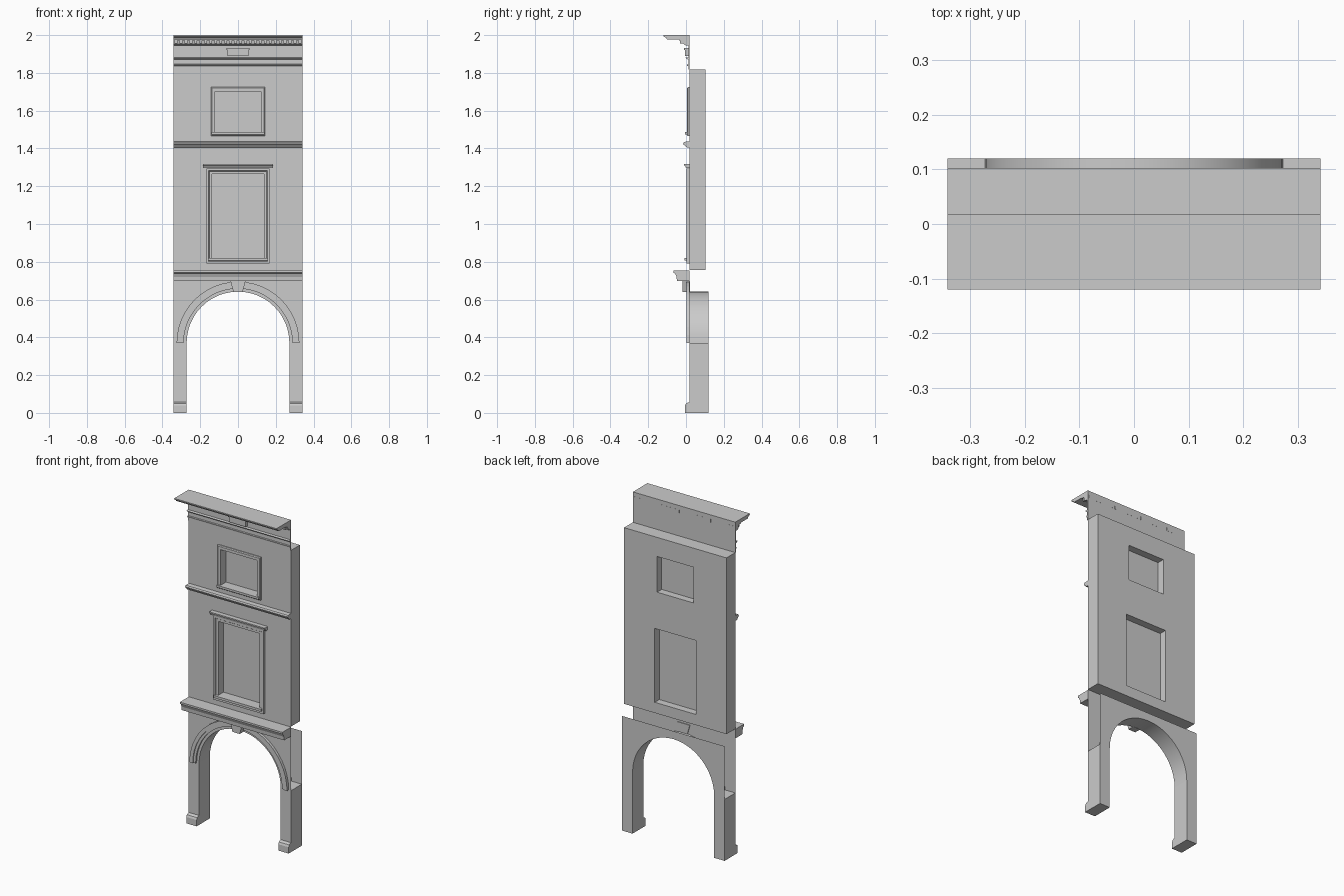
import bpy, bmesh, math

if "Cube" in bpy.data.objects:
    bpy.data.objects.remove(bpy.data.objects["Cube"])

W, R, SPRING = 0.341, 0.272, 0.37      # half width, arch radius, arch springing
FACE, BACK = 0.018, 0.102              # facade plane, back of upper wall


def mesh(name, verts, faces, fix=True):
    me = bpy.data.meshes.new(name)
    me.from_pydata(verts, [], faces)
    bm = bmesh.new()
    bm.from_mesh(me)
    bmesh.ops.remove_doubles(bm, verts=bm.verts, dist=1e-5)
    if fix:
        bmesh.ops.recalc_face_normals(bm, faces=bm.faces)
    bm.to_mesh(me)
    bm.free()
    ob = bpy.data.objects.new(name, me)
    bpy.context.collection.objects.link(ob)
    return ob


def prism_x(name, prof, x0=-W, x1=W):
    """Extrude a (y, z) profile along x."""
    n = len(prof)
    v = [(x, y, z) for x in (x0, x1) for y, z in prof]
    f = [(i, (i + 1) % n, n + (i + 1) % n, n + i) for i in range(n)]
    return mesh(name, v, f + [tuple(range(n)), tuple(range(n, 2 * n))])


def box(name, x0, x1, y0, y1, z0, z1):
    return prism_x(name, [(y0, z0), (y1, z0), (y1, z1), (y0, z1)], x0, x1)


def sweep(name, rings, closed):
    """Skin matching rings of points."""
    m, n = len(rings), len(rings[0])
    v = [p for r in rings for p in r]
    f = [(i * n + j, i * n + (j + 1) % n, ((i + 1) % m) * n + (j + 1) % n, ((i + 1) % m) * n + j)
         for i in range(m if closed else m - 1) for j in range(n)]
    if not closed:
        f += [tuple(range(n)), tuple(range((m - 1) * n, m * n))]
    return mesh(name, v, f)


def window_frame(name, hx, z0, z1, prof):
    """Mitred frame round an opening; profile is (outward offset, y)."""
    corners = [(-1, z0, -1), (1, z0, -1), (1, z1, 1), (-1, z1, 1)]
    return sweep(name, [[(sx * (hx + o), y, z + sz * o) for o, y in prof]
                        for sx, z, sz in corners], True)


N = 24
arch = [(-R * math.cos(math.pi * i / N), SPRING + R * math.sin(math.pi * i / N)) for i in range(N + 1)]


def spandrel(name, y, top, front):
    """Thin sheet with the arch cut out of it."""
    v, f = [], []
    strips = [((-W, SPRING), (-R, SPRING))] + list(zip(arch, arch[1:])) + [((R, SPRING), (W, SPRING))]
    for (xa, za), (xb, zb) in strips:
        k = len(v)
        v += [(xa, y, za), (xb, y, zb), (xb, y, top), (xa, y, top)]
        f.append((k, k + 1, k + 2, k + 3) if front else (k + 3, k + 2, k + 1, k))
    return mesh(name, v, f, False)


# Ground floor: arch sheets, arch underside, piers and plinths
spandrel("arch_front", FACE, 0.756, True)
spandrel("arch_back", 0.12, 0.69, False)
under = mesh("arch_underside", [(x, y, z) for x, z in arch for y in (FACE, 0.12)],
             [(2 * i, 2 * i + 1, 2 * i + 3, 2 * i + 2) for i in range(N)], False)
under.data.shade_smooth()
for side, a, b in (("left", -W, -R), ("right", R, W)):
    box(side + "_pier", a, b, FACE, 0.12, 0, SPRING)
    prism_x(side + "_plinth", [(FACE, 0), (-0.005, 0), (-0.005, 0.038), (0, 0.05),
                               (0.01, 0.055), (FACE, 0.057)], a, b)

# Moulded arch trim and keystone
trim = [(0.288, FACE), (0.288, 0.008), (0.303, 0.008), (0.303, 0.002), (0.325, 0.002), (0.325, FACE)]
sweep("arch_trim", [[(-r * math.cos(math.pi * i / N), y, SPRING + r * math.sin(math.pi * i / N))
                     for r, y in trim] for i in range(N + 1)], False)
key = [(-0.024, 0.64), (0.024, 0.64), (0.04, 0.698), (-0.04, 0.698)]
sweep("keystone", [[(x, y, z) for x, z in key] for y in (-0.018, 0.022)], False)

# Upper wall: grid of panels with two openings, given thickness
WINDOWS = [("lower", 0.137, 0.82, 1.265), ("upper", 0.121, 1.487, 1.702)]
xs = [-W, -0.137, -0.121, 0.121, 0.137, W]
zs = [0.756, 0.82, 1.265, 1.487, 1.702, 1.817]
v, f = [], []
for xa, xb in zip(xs, xs[1:]):
    for za, zb in zip(zs, zs[1:]):
        mx, mz = (xa + xb) / 2, (za + zb) / 2
        if any(abs(mx) < h and lo < mz < hi for _, h, lo, hi in WINDOWS):
            continue
        k = len(v)
        v += [(xa, FACE, za), (xb, FACE, za), (xb, FACE, zb), (xa, FACE, zb)]
        f.append((k, k + 1, k + 2, k + 3))
wall = mesh("upper_wall", v, f, False)
mod = wall.modifiers.new("thickness", 'SOLIDIFY')
mod.thickness, mod.offset = BACK - FACE, -1

# Window panes, frames, sills and hood
for name, h, lo, hi in WINDOWS:
    mesh(name + "_pane", [(-h, 0.058, lo), (h, 0.058, lo), (h, 0.058, hi), (-h, 0.058, hi)],
         [(0, 1, 2, 3)], False)
window_frame("lower_window_frame", 0.137, 0.82, 1.265,
             [(0, FACE), (0, 0.008), (0.014, 0.008), (0.018, 0.002), (0.03, 0.002), (0.03, FACE)])
window_frame("upper_window_frame", 0.121, 1.487, 1.702,
             [(0, FACE), (0, 0.006), (0.017, 0.006), (0.022, 0.010), (0.022, FACE)])
box("lower_window_sill", -0.158, 0.158, -0.008, FACE, 0.806, 0.82)
box("upper_window_sill", -0.14, 0.14, -0.004, FACE, 1.474, 1.487)
prism_x("window_hood", [(FACE, 1.296), (0, 1.296), (-0.003, 1.306), (-0.01, 1.309),
                        (-0.01, 1.317), (FACE, 1.317)], -0.185, 0.185)

# Horizontal bands
prism_x("arcade_cornice", [(FACE, 0.698), (-0.048, 0.698), (-0.05, 0.72), (-0.058, 0.738),
                           (-0.066, 0.742), (-0.066, 0.753), (FACE, 0.753)])
prism_x("string_course", [(FACE, 1.405), (0, 1.407), (-0.004, 1.415), (-0.013, 1.42),
                          (-0.015, 1.428), (-0.01, 1.435), (FACE, 1.437)])
box("parapet", -W, W, 0.012, FACE, 1.817, 1.99)
prism_x("frieze_band", [(0.014, 1.835), (0.006, 1.838), (0.004, 1.845), (0.014, 1.847)])
prism_x("frieze_moulding", [(0.014, 1.87), (0.004, 1.873), (-0.003, 1.88), (0.014, 1.883)])

# Crowning cornice with dentils
prism_x("top_cornice", [(FACE, 1.945), (0, 1.945), (-0.012, 1.952), (-0.015, 1.972), (-0.036, 1.972),
                        (-0.036, 1.977), (-0.1, 1.977), (-0.106, 1.987), (-0.12, 1.993),
                        (-0.12, 2.0), (FACE, 2.0)])
D = 26
for i in range(D):
    x = -W + (i + 0.5) * 2 * W / D
    box("dentil", x - 0.007, x + 0.007, -0.031, 0.0185, 1.955, 1.974)

# Small block on the frieze
box("frieze_block", -0.055, 0.055, -0.005, FACE, 1.89, 1.924)
box("frieze_block_cap", -0.06, 0.06, -0.01, FACE, 1.922, 1.931)
